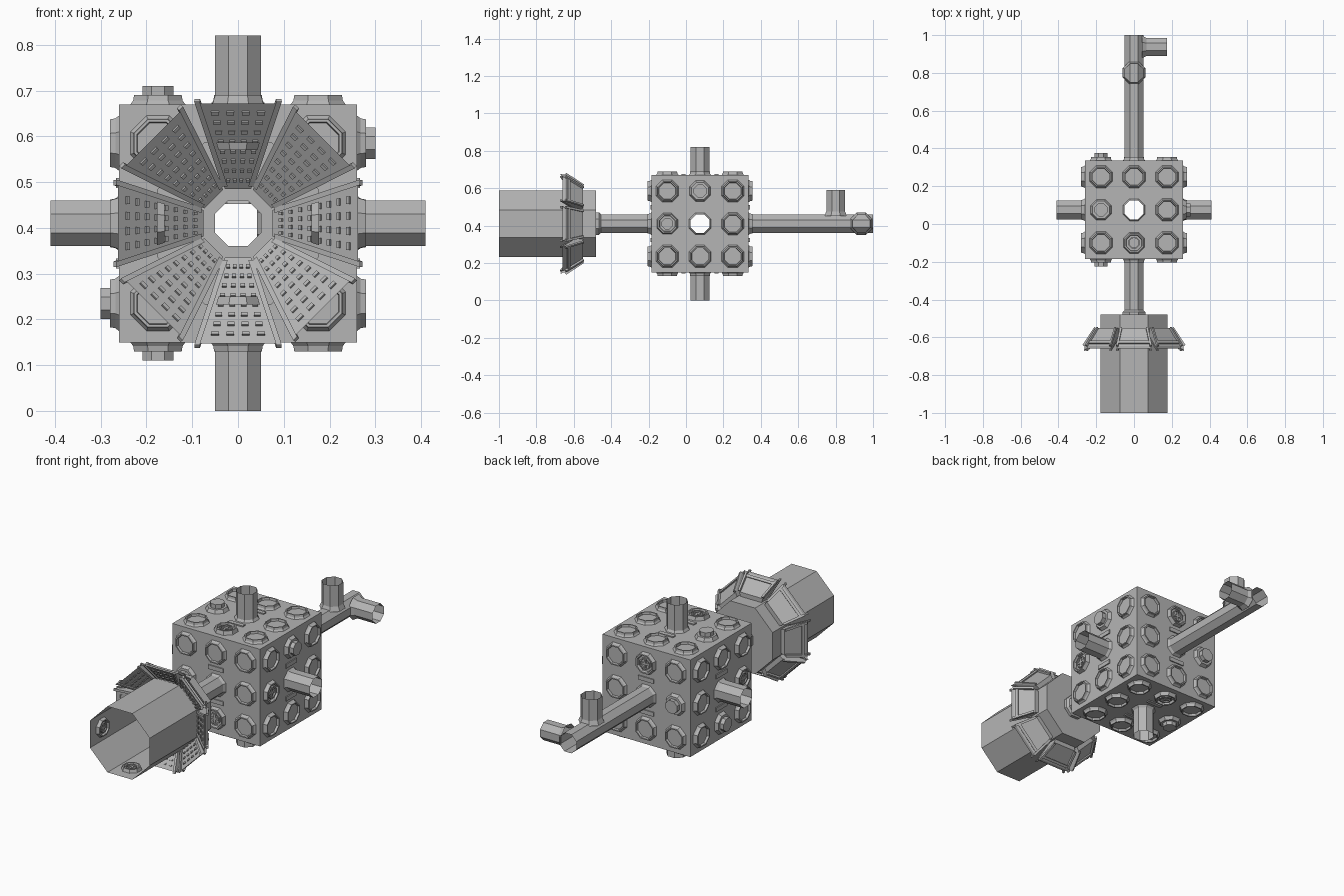
import bpy, bmesh, math
from mathutils import Vector as V

if "Cube" in bpy.data.objects:
    bpy.data.objects.remove(bpy.data.objects["Cube"])

X, Y, Z = V((1, 0, 0)), V((0, 1, 0)), V((0, 0, 1))
C = V((0, 0.075, 0.41))          # centre of the cube
H, STEP = 0.26, 0.175            # half size of the cube, spacing of the ports

grey = bpy.data.materials.new("hull grey")
grey.diffuse_color = (0.46, 0.46, 0.46, 1)
grey.use_nodes = True
grey.node_tree.nodes["Principled BSDF"].inputs["Base Color"].default_value = grey.diffuse_color


def finish(name, bm):
    bmesh.ops.recalc_face_normals(bm, faces=bm.faces)
    me = bpy.data.meshes.new(name)
    bm.to_mesh(me)
    bm.free()
    me.materials.append(grey)
    ob = bpy.data.objects.new(name, me)
    bpy.context.collection.objects.link(ob)
    return ob


def lathe(bm, o, u, v, n, profile, cap=False):
    """Octagonal rings of (apothem, height) stacked along n."""
    rings = []
    for r, h in profile:
        R = r / math.cos(math.pi / 8)
        ring = []
        for k in range(8):
            a = math.pi / 8 + k * math.pi / 4
            ring.append(bm.verts.new(o + u * R * math.cos(a) + v * R * math.sin(a) + n * h))
        rings.append(ring)
    for a, b in zip(rings, rings[1:]):
        for k in range(8):
            j = (k + 1) % 8
            bm.faces.new((a[k], a[j], b[j], b[k]))
    if cap:
        bm.faces.new(rings[-1])


def prism(bm, a, b):
    """Solid between two matching outlines."""
    a = [bm.verts.new(p) for p in a]
    b = [bm.verts.new(p) for p in b]
    bm.faces.new(a)
    bm.faces.new(b[::-1])
    for k in range(len(a)):
        j = (k + 1) % len(a)
        bm.faces.new((a[k], b[k], b[j], a[j]))


def plate(bm, o, u, v, n, w, d, h):
    q = [o + u * w * i + v * d * j for i, j in ((-1, -1), (1, -1), (1, 1), (-1, 1))]
    prism(bm, q, [p + n * h for p in q])


def socket(bm, o, u, v, n, s=1.0):
    """Detailed port: rim, recess, inner ring and cross."""
    lathe(bm, o, u, v, n, [(r * s, h * s) for r, h in (
        (.056, 0), (.05, .02), (.043, .02), (.04, .006), (.03, .006),
        (.03, .016), (.024, .016), (.024, .008))], True)
    plate(bm, o + n * .008 * s, u, v, n, .022 * s, .005 * s, .006 * s)
    plate(bm, o + n * .008 * s, u, v, n, .005 * s, .022 * s, .006 * s)


# faces: normal, u, v, knob cell, socket cell
FACES = [(X, Y, Z, (0, 1), (-1, 0)), (-X, Y, Z, (0, -1), (-1, 0)),
         (Z, X, Y, (-1, 0), (0, -1)), (-Z, X, Y, (-1, 0), (0, 1)),
         (-Y, X, Z, (-1, 0), (0, -1)), (Y, X, Z, (-1, 0), (0, 1))]

# cube walls, each with an octagonal opening in the middle
bm = bmesh.new()
t = math.tan(math.pi / 8)
for n, u, v, _, _ in FACES:
    o = C + n * H
    for p, q in ((u, v), (v, -u), (-u, -v), (-v, u)):
        def pt(a, b):
            return bm.verts.new(o + p * a + q * b)
        r = .05
        bm.faces.new((pt(r, -r * t), pt(H, -H * t), pt(H, H * t), pt(r, r * t)))
        bm.faces.new((pt(r, r * t), pt(H, H * t), pt(H, H), pt(H * t, H), pt(r * t, r)))
bmesh.ops.remove_doubles(bm, verts=bm.verts, dist=1e-4)
finish("cube_hull", bm)

# docking ports, knobs, sockets and small plates on every cube face
ports, knobs, sockets, plates = (bmesh.new() for _ in range(4))
for n, u, v, knob, sock in FACES:
    for i in (-1, 0, 1):
        for j in (-1, 0, 1):
            o = C + n * H + u * STEP * i + v * STEP * j
            if (i, j) == (0, 0):
                continue
            if (i, j) == knob:
                lathe(knobs, o, u, v, n, [(.055, 0), (.046, .018), (.034, .018), (.034, .04)], True)
            elif (i, j) == sock:
                socket(sockets, o, u, v, n)
            else:
                lathe(ports, o, u, v, n, [(.06, 0), (.054, .008), (.052, .02), (.046, .02), (.044, .008)], True)
    for s in (-1, 1):
        plate(plates, C + n * H + v * s * .088, u, v, n, .045, .011, .006)
finish("docking_ports", ports)
finish("port_knobs", knobs)
finish("port_sockets", sockets)
finish("hatch_plates", plates)

# open tubes on the sides, top and bottom
bm = bmesh.new()
for n, u, v, _, _ in FACES[:4]:
    lathe(bm, C, u, v, n, [(.058, H), (.05, H + .012), (.05, .41)])
finish("side_tubes", bm)

# rear pipe with two branches
A = V((0, 0, 0.41))
bm = bmesh.new()
lathe(bm, A, X, Z, Y, [(.058, .335), (.05, .347), (.05, 1.0)])
lathe(bm, V((0, .8, .41)), X, Y, Z, [(.06, .042), (.05, .066), (.05, .18)])
lathe(bm, V((0, .9375, .41)), Y, Z, X, [(.06, .042), (.0475, .066), (.0475, .175)])
finish("rear_pipe", bm)

# front pipe with collar
bm = bmesh.new()
lathe(bm, A, X, Z, Y, [(.06, -.48), (.06, -.465), (.05, -.455), (.05, -.197), (.058, -.185)])
finish("front_pipe", bm)

# open octagonal barrel with sockets on its inner walls
bm = bmesh.new()
lathe(bm, A, X, Z, Y, [(.177, -1), (.177, -.48), (.05, -.48)])
finish("barrel", bm)
bm = bmesh.new()
for d, s in ((X, Z), (-X, Z), (Z, X), (-Z, X)):
    socket(bm, A + d * .177 - Y * .9, s, Y, -d, .85)
finish("barrel_sockets", bm)

# eight flared vent panels around the barrel
PROFILE = [(.262, -.66), (.075, -.515), (.075, -.495), (.177, -.55), (.2, -.55), (.262, -.645)]
panels, bars, slots = (bmesh.new() for _ in range(3))
for k in range(8):
    a = k * math.pi / 4
    d = X * math.cos(a) + Z * math.sin(a)
    s = -X * math.sin(a) + Z * math.cos(a)

    def width(r):
        return .004 + .33 * r

    def at(r, y, w):
        return A + d * r + Y * y + s * w

    def front(r):
        return -.66 + (.262 - r) * .145 / .187

    prism(panels, [at(r, y, -width(r)) for r, y in PROFILE],
          [at(r, y, width(r)) for r, y in PROFILE])
    # raised bars along both edges, on the front and the back
    for e in (-1, 1):
        for r0, y0, r1, y1, h in ((.266, front(.266), .08, front(.08), -.01),
                                  (.264, -.648, .202, -.553, .008)):
            q0 = [at(r0, y0, e * (width(r0) + g)) for g in (-.008, .004)]
            q1 = [at(r1, y1, e * (width(r1) + g)) for g in (.004, -.008)]
            q = q0 + q1
            prism(bars, q, [p + Y * h + d * max(h, 0) for p in q])
    # rims on the outer edge and back recess
    q = [at(.256, -.636, -.08), at(.256, -.636, .08), at(.248, -.624, .078), at(.248, -.624, -.078)]
    prism(bars, q, [p + Y * .006 + d * .006 for p in q])
    # rows of small louvres
    slope = (d * .187 - Y * .145).normalized()
    out = (-d * .145 - Y * .187).normalized()
    for i in range(8):
        r = .095 + i * .021
        for c in (-.6, -.2, .2, .6):
            plate(slots, at(r, front(r), c * width(r)), s, slope, out, .1 * width(r), .004, .005)
finish("vent_panels", panels)
finish("vent_bars", bars)
finish("vent_louvres", slots)
